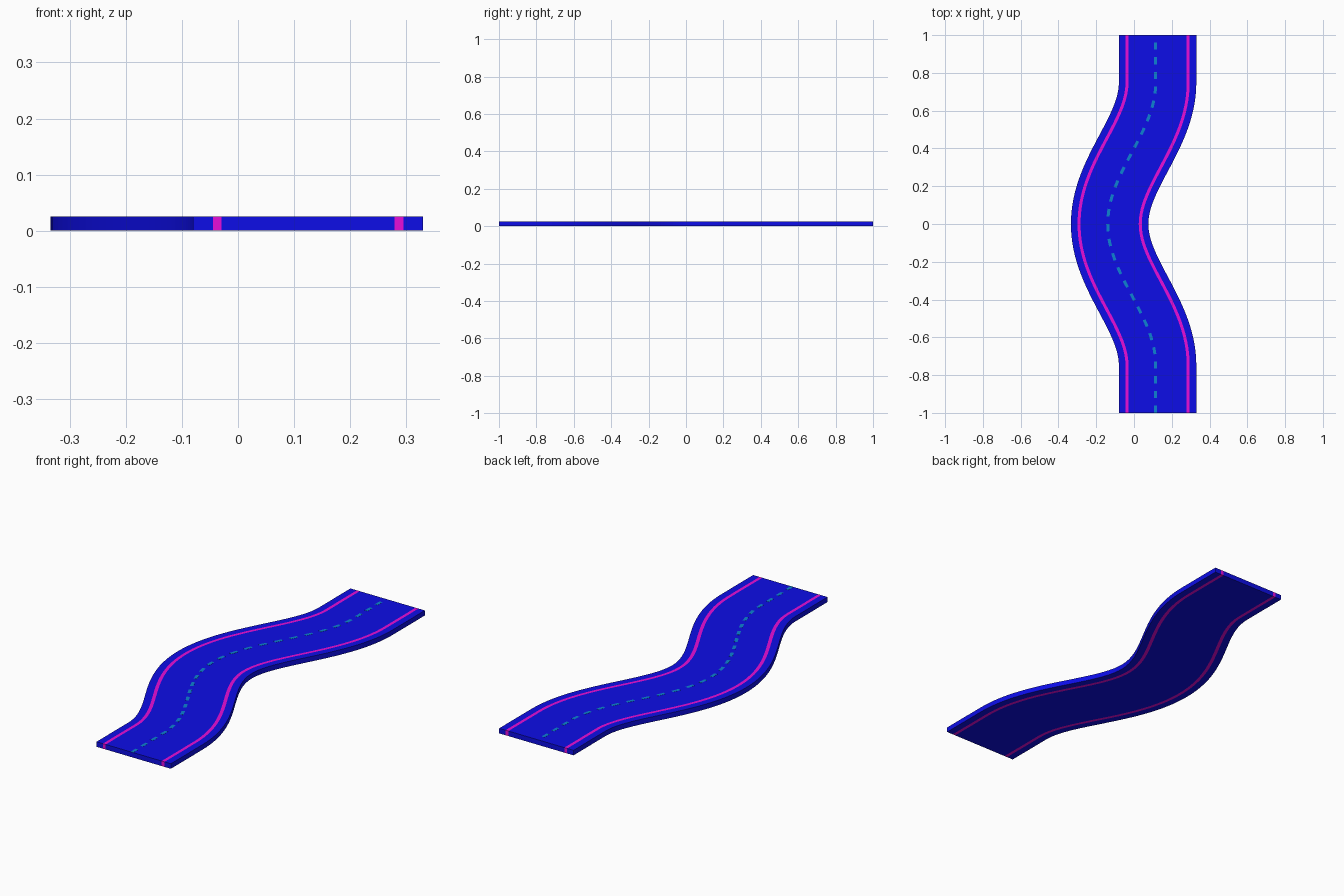
import bpy, bmesh, math

if "Cube" in bpy.data.objects:
    bpy.data.objects.remove(bpy.data.objects["Cube"])

THICK = 0.025      # road thickness
BEND = 0.75        # half length of the curved section
MID, AMP = -0.002, 0.127


def material(name, color):
    m = bpy.data.materials.new(name)
    m.diffuse_color = (*color, 1)
    m.use_nodes = True
    m.node_tree.nodes["Principled BSDF"].inputs["Base Color"].default_value = m.diffuse_color
    return m


blue = material("road_blue", (0.004, 0.004, 0.8))
pink = material("stripe_pink", (0.8, 0.004, 0.7))
teal = material("dash_teal", (0.004, 0.22, 0.65))


def centre(y):
    """Centre line point and its sideways normal."""
    if abs(y) >= BEND:
        return MID + AMP, y, 1.0, 0.0
    k = math.pi / BEND
    x = MID - AMP * math.cos(k * y)
    slope = AMP * k * math.sin(k * y)
    n = math.hypot(1, slope)
    return x, y, 1 / n, -slope / n


def sweep(bm, ys, a, b, z0, z1):
    """Sweep a rectangle between side offsets a and b along the centre line."""
    rings = []
    for y in ys:
        x, y, nx, ny = centre(y)
        rings.append([bm.verts.new((x + nx * o, y + ny * o, z))
                      for o, z in ((a, z0), (b, z0), (b, z1), (a, z1))])
    for r, s in zip(rings, rings[1:]):
        for i in range(4):
            j = (i + 1) % 4
            bm.faces.new((r[i], r[j], s[j], s[i]))
    bm.faces.new(rings[0])
    bm.faces.new(rings[-1][::-1])


def finish(bm, name, mat):
    bmesh.ops.recalc_face_normals(bm, faces=bm.faces)
    me = bpy.data.meshes.new(name)
    bm.to_mesh(me)
    bm.free()
    ob = bpy.data.objects.new(name, me)
    bpy.context.collection.objects.link(ob)
    me.materials.append(mat)


# lengthwise strips: shoulders, edge stripes and roadway
path = [-1] + [BEND * (i / 32 - 1) for i in range(65)] + [1]
for name, a, b, mat in (("left_shoulder", -0.205, -0.170, blue),
                        ("left_stripe", -0.170, -0.154, pink),
                        ("roadway", -0.154, 0.154, blue),
                        ("right_stripe", 0.154, 0.170, pink),
                        ("right_shoulder", 0.170, 0.205, blue)):
    bm = bmesh.new()
    sweep(bm, path, a, b, 0, THICK)
    finish(bm, name, mat)

# dashed centre line, evenly spaced by path length
samples = [-1 + i / 1000 for i in range(2001)]
lengths = [0.0]
for p, q in zip(samples, samples[1:]):
    (x0, y0, _, _), (x1, y1, _, _) = centre(p), centre(q)
    lengths.append(lengths[-1] + math.hypot(x1 - x0, y1 - y0))


def y_at(s):
    return next((y for y, l in zip(samples, lengths) if l >= s), 1.0)


COUNT = 27
period = lengths[-1] / COUNT
bm = bmesh.new()
for i in range(COUNT):
    ys = [y_at(period * (i + t)) for t in (0, 0.25, 0.5)]
    sweep(bm, ys, -0.018, -0.002, THICK - 0.002, THICK + 0.0006)
finish(bm, "centre_dashes", teal)
